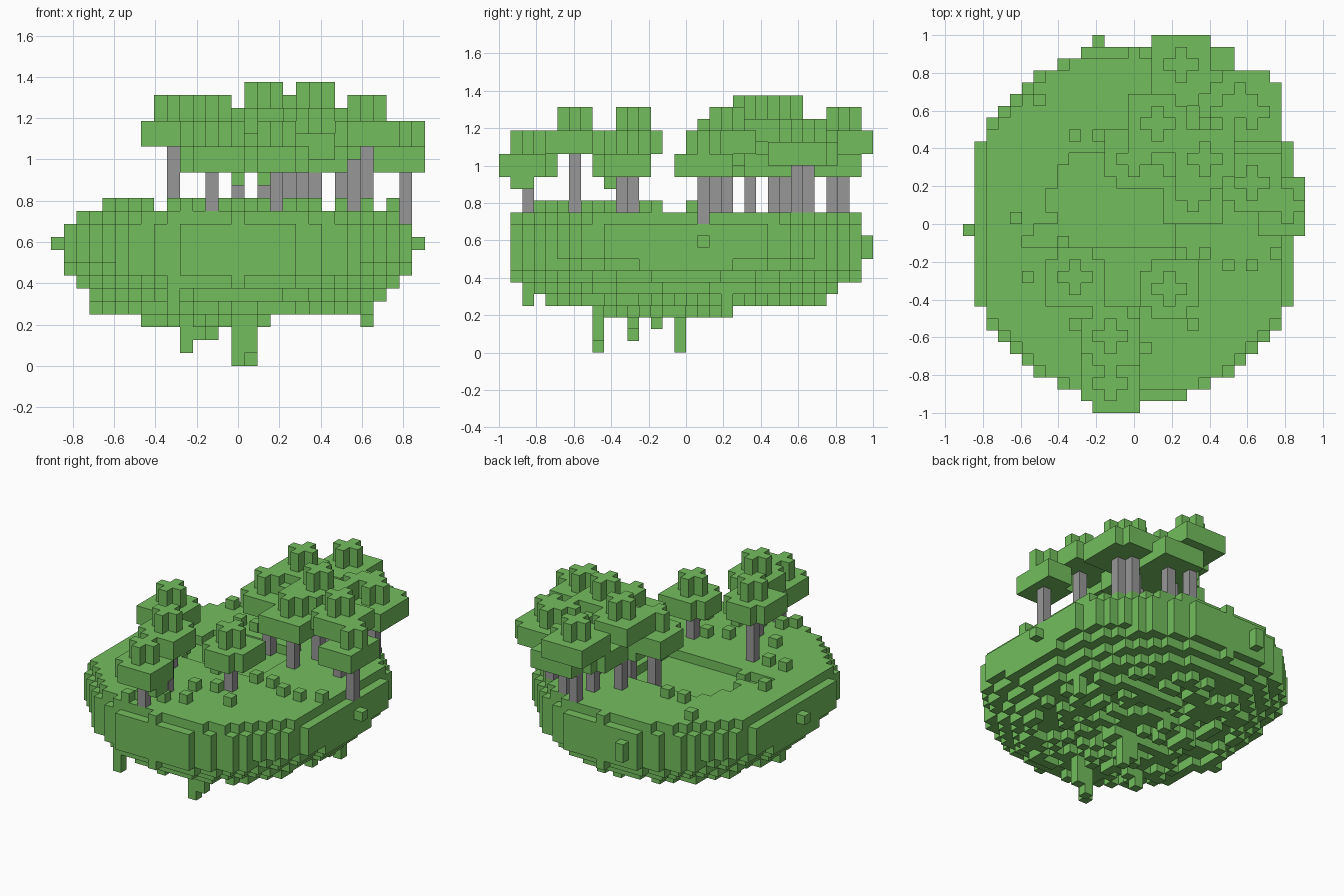
import bpy, bmesh, math, random
from mathutils import Vector

if "Cube" in bpy.data.objects:
    bpy.data.objects.remove(bpy.data.objects["Cube"], do_unlink=True)

random.seed(4)
S = 0.0625                 # block size
NX, NY = 29, 32            # blocks across the island
ORIGIN = Vector((-NX * S / 2, -NY * S / 2, 0))
GROUND = 12                # first free layer above the ground


def material(name, rgb):
    m = bpy.data.materials.new(name)
    m.use_nodes = True
    col = (*rgb, 1)
    m.diffuse_color = col
    bsdf = m.node_tree.nodes["Principled BSDF"]
    bsdf.inputs["Base Color"].default_value = col
    bsdf.inputs["Roughness"].default_value = 0.9
    return m


green = material("grass green", (0.172, 0.515, 0.11))
grey = material("trunk grey", (0.31, 0.31, 0.31))


def centre(i, j):
    return ORIGIN.x + (i + .5) * S, ORIGIN.y + (j + .5) * S


def build(name, cells, solid, mat):
    """Mesh of the outer faces of a set of blocks."""
    bm = bmesh.new()
    verts = {}

    def vert(p):
        if p not in verts:
            verts[p] = bm.verts.new(ORIGIN + Vector(p) * S)
        return verts[p]

    for c in sorted(cells):
        for axis in range(3):
            u, v = (axis + 1) % 3, (axis + 2) % 3
            for side in (0, 1):
                n = list(c)
                n[axis] += 2 * side - 1
                if tuple(n) in solid:
                    continue
                loop = []
                for a, b in ((0, 0), (1, 0), (1, 1), (0, 1)):
                    p = list(c)
                    p[axis] += side
                    p[u] += a
                    p[v] += b
                    loop.append(vert(tuple(p)))
                bm.faces.new(loop if side else loop[::-1])
    me = bpy.data.meshes.new(name)
    bm.to_mesh(me)
    bm.free()
    me.materials.append(mat)
    ob = bpy.data.objects.new(name, me)
    bpy.context.collection.objects.link(ob)
    return ob


# Island body: round plan, flat top, terraced rim and ragged bowl underneath
top = {}
island = set()
for i in range(1, NX - 1):
    for j in range(1, NY - 1):
        x, y = centre(i, j)
        r = math.hypot(x / .925, y / .955)
        if r > 1:
            continue
        edge = r > .95 or i in (1, NX - 2)
        top[i, j] = GROUND - 1 if edge else GROUND
        d = math.hypot(x / .87, y / 1.03)
        if d > .72:
            low = 4.4 + 13 * (d - .72)
        else:
            off = math.hypot(x + .15, y + .12)
            low = 2.9 + 1.6 * min(1, off / .45) + random.uniform(-.9, .9)
        for k in range(min(round(low), 8), top[i, j]):
            island.add((i, j, k))

# Sunken clearing
for row, left in enumerate((5, 6, 7, 7, 7, 8, 8, 9)):
    for i in range(left, 18):
        j = 14 + row
        island.discard((i, j, GROUND - 1))
        top[i, j] = GROUND - 1

# Hanging roots: column and lowest layer
for i, j, k in ((14, 8, 0), (15, 8, 1), (15, 15, 0), (14, 15, 1), (10, 11, 1),
                (11, 11, 2), (9, 2, 4), (3, 15, 4), (24, 19, 3)):
    island.update((i, j, n) for n in range(k, 8))

# Single blocks jutting out of the rim
island.update({(0, 15, 9), (28, 17, 9), (11, 31, 8), (11, 31, 9)})

# Grass tufts
for i, j in ((6, 26), (9, 23), (11, 23), (4, 16), (7, 16), (5, 11), (7, 11),
             (19, 7), (9, 7), (24, 12), (22, 12), (11, 3), (13, 4), (15, 5),
             (10, 2), (18, 13), (8, 14), (16, 9), (20, 13), (26, 13), (14, 8)):
    island.add((i, j, top[i, j]))

# Trees: column and highest layer of the crown
trees = ((9, 11, 20), (12, 6, 20), (12, 2, 18), (17, 10, 18),
         (16, 24, 21), (20, 21, 21), (24, 19, 20), (18, 29, 20), (24, 25, 19),
         (14, 21, 19), (19, 18, 19), (27, 17, 18), (22, 25, 19), (20, 28, 18),
         (20, 23, 18), (18, 26, 18), (17, 21, 18), (23, 26, 19))
leaves = {(14, 1, 14), (14, 2, 14), (16, 9, 14)}     # hanging leaves
trunks = set()
for i, j, t in trees:
    for a in range(-2, 3):
        for b in range(-2, 3):
            if abs(a) == 2 and abs(b) == 2 and random.random() < .5:
                continue
            leaves.update((i + a, j + b, k) for k in (t - 3, t - 2))
            if abs(a) + abs(b) < 2:
                leaves.update((i + a, j + b, k) for k in (t - 1, t))
    trunks.update((i, j, k) for k in range(top[i, j], t - 3))

leaves = {c for c in leaves if 0 <= c[0] < NX and 0 <= c[1] < NY}
trunks -= leaves
solid = island | leaves | trunks

build("island", island, solid, green)
build("tree_crowns", leaves, solid, green)
build("tree_trunks", trunks, solid, grey)
